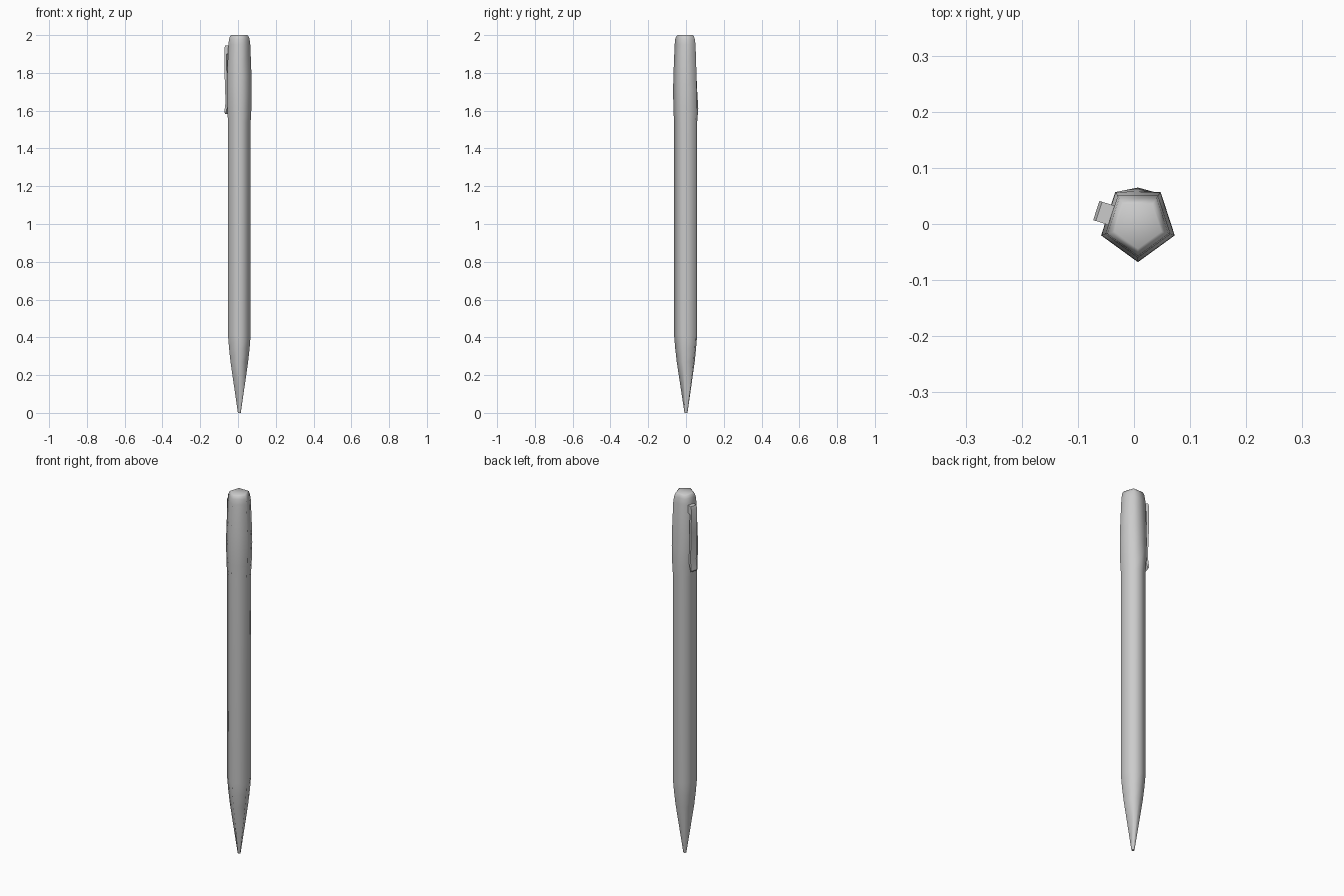
import bpy, bmesh, math
from mathutils import Vector

if "Cube" in bpy.data.objects:
    bpy.data.objects.remove(bpy.data.objects["Cube"])

CX = 0.007                      # pen axis sits slightly right of centre
FLAT = math.cos(math.radians(36))


def finish(name, bm, smooth):
    bmesh.ops.recalc_face_normals(bm, faces=bm.faces[:])
    me = bpy.data.meshes.new(name)
    bm.to_mesh(me)
    bm.free()
    ob = bpy.data.objects.new(name, me)
    bpy.context.collection.objects.link(ob)
    for p in me.polygons:
        p.use_smooth = False
    if smooth:
        bpy.ops.object.select_all(action='DESELECT')
        ob.select_set(True)
        bpy.context.view_layer.objects.active = ob
        bpy.ops.object.shade_smooth_by_angle(angle=math.radians(smooth))
    return ob


def loft(name, rings):
    """Pentagon rings (z, radius, back ridge y, y shift) bridged and capped."""
    bm = bmesh.new()
    loops = []
    for z, r, ridge, dy in rings:
        loop = []
        for a in (-90, -18, 54, 90, 126, 198):
            rad = ridge if a == 90 else r
            t = math.radians(a)
            loop.append(bm.verts.new((CX + rad * math.cos(t), rad * math.sin(t) + dy, z)))
        loops.append(loop)
    for lo, hi in zip(loops, loops[1:]):
        for i in range(6):
            j = (i + 1) % 6
            bm.faces.new((lo[i], lo[j], hi[j], hi[i]))
    bm.faces.new(loops[0][::-1])
    bm.faces.new(loops[-1])
    return finish(name, bm, 75)


# shaft tapering to the tip, with a low ridge along the back
loft("pen_body", [
    (0.0, 0.008, 0.008, 0),
    (0.27, 0.049, 0.046, 0),
    (0.34, 0.057, 0.053, 0),
    (0.41, 0.063, 0.059, 0),
    (1.54, 0.063, 0.059, 0),
    # flared upper section whose back turns flat
    (1.61, 0.067, 0.065, 0),
    (1.71, 0.069, 0.069 * FLAT + 0.002, 0.001),
    (1.78, 0.068, 0.068 * FLAT, 0.001),
    (1.95, 0.061, 0.061 * FLAT, 0.001),
    (1.98, 0.057, 0.057 * FLAT, 0),
    (1.995, 0.051, 0.051 * FLAT, 0),
    (2.0, 0.044, 0.044 * FLAT, 0),
])

# pocket clip: side profile (distance from axis, z) extruded across the left face
profile = [(0.045, 1.945), (0.073, 1.945), (0.078, 1.93), (0.0765, 1.80),
           (0.071, 1.645), (0.078, 1.59), (0.072, 1.582), (0.059, 1.625),
           (0.064, 1.80), (0.065, 1.90), (0.045, 1.905)]
out = Vector((math.cos(math.radians(162)), math.sin(math.radians(162)), 0))
side = Vector((-out.y, out.x, 0))
bm = bmesh.new()
face = bm.faces.new([bm.verts.new(Vector((CX, 0, z)) + out * d - side * 0.018)
                     for d, z in profile])
ext = bmesh.ops.extrude_face_region(bm, geom=[face])
bmesh.ops.translate(bm, vec=side * 0.036,
                    verts=[v for v in ext["geom"] if isinstance(v, bmesh.types.BMVert)])
finish("pocket_clip", bm, 30)
